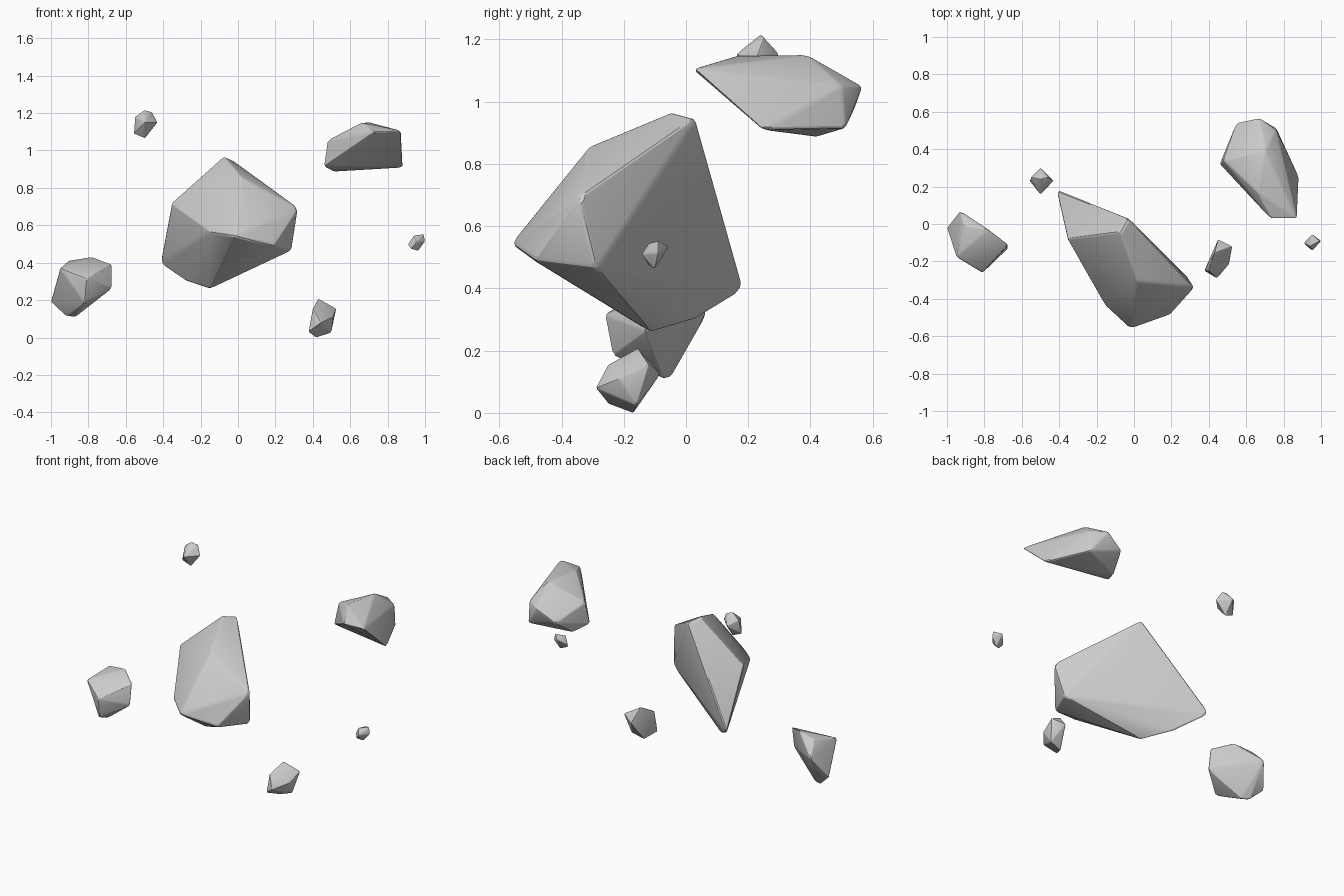
import bpy, bmesh, math
from mathutils import Vector


def rock(name, corners, bevel):
    """Chipped stone: convex hull of a few corners with softly worn edges."""
    mid = sum((Vector(c) for c in corners), Vector()) / len(corners)
    bm = bmesh.new()
    for c in corners:
        bm.verts.new(mid + (Vector(c) - mid) * 1.01)  # allow for edge wear
    bmesh.ops.convex_hull(bm, input=bm.verts[:])
    bmesh.ops.delete(bm, geom=[v for v in bm.verts if not v.link_faces], context='VERTS')
    bmesh.ops.recalc_face_normals(bm, faces=bm.faces[:])
    me = bpy.data.meshes.new(name)
    bm.to_mesh(me)
    bm.free()
    ob = bpy.data.objects.new(name, me)
    bpy.context.collection.objects.link(ob)
    mod = ob.modifiers.new("worn_edges", 'BEVEL')
    mod.width = bevel
    mod.segments = 2
    mod.limit_method = 'ANGLE'
    mod.angle_limit = math.radians(12)
    bpy.context.view_layer.objects.active = ob
    ob.select_set(True)
    bpy.ops.object.modifier_apply(modifier=mod.name)
    bpy.ops.object.shade_smooth_by_angle(angle=math.radians(20))
    ob.select_set(False)
    return ob


# Large central boulder
rock("large_boulder", [
    (-.075, -.045, .965), (-.03, .03, .945), (.02, -.31, .855), (.32, -.34, .69),
    (.285, -.285, .465), (-.15, -.11, .26), (-.28, .035, .303), (-.415, .185, .395),
    (-.355, -.08, .715), (-.15, -.44, .565), (-.02, -.56, .545), (.19, -.485, .49)], .014)

# Medium rock, upper right
rock("upper_right_rock", [
    (.73, .03, 1.1), (.87, .03, 1.105), (.66, .17, 1.147), (.70, .39, 1.15),
    (.48, .34, 1.053), (.46, .32, .915), (.51, .42, .888), (.88, .25, .91),
    (.76, .51, .915), (.55, .54, .98), (.668, .565, 1.05), (.76, .5, 1.05)], .009)

# Medium rock, left
rock("left_rock", [
    (-1, -.02, .19), (-.81, -.26, .315), (-.87, -.07, .11), (-.92, -.05, .115),
    (-.93, .07, .325), (-.905, -.01, .41), (-.78, -.03, .43), (-.675, -.11, .39),
    (-.675, -.13, .262), (-.95, -.175, .37), (-.82, -.235, .185)], .008)

# Small fragments
rock("low_fragment", [
    (.43, -.155, .208), (.525, -.12, .155), (.508, -.215, .11), (.497, -.16, .025),
    (.417, -.17, 0), (.377, -.25, .03), (.445, -.29, .08), (.4, -.25, .155),
    (.45, -.083, .125)], .005)
rock("high_fragment", [
    (-.5, .24, 1.216), (-.46, .25, 1.205), (-.5, .158, 1.15), (-.43, .23, 1.15),
    (-.5, .3, 1.15), (-.55, .25, 1.18), (-.497, .235, 1.065), (-.557, .23, 1.09)], .004)
rock("tiny_fragment", [
    (.908, -.1, .497), (.94, -.12, .545), (.993, -.09, .552), (1, -.09, .513),
    (.955, -.142, .51), (.952, -.055, .535), (.963, -.1, .463), (.925, -.12, .475)], .003)
